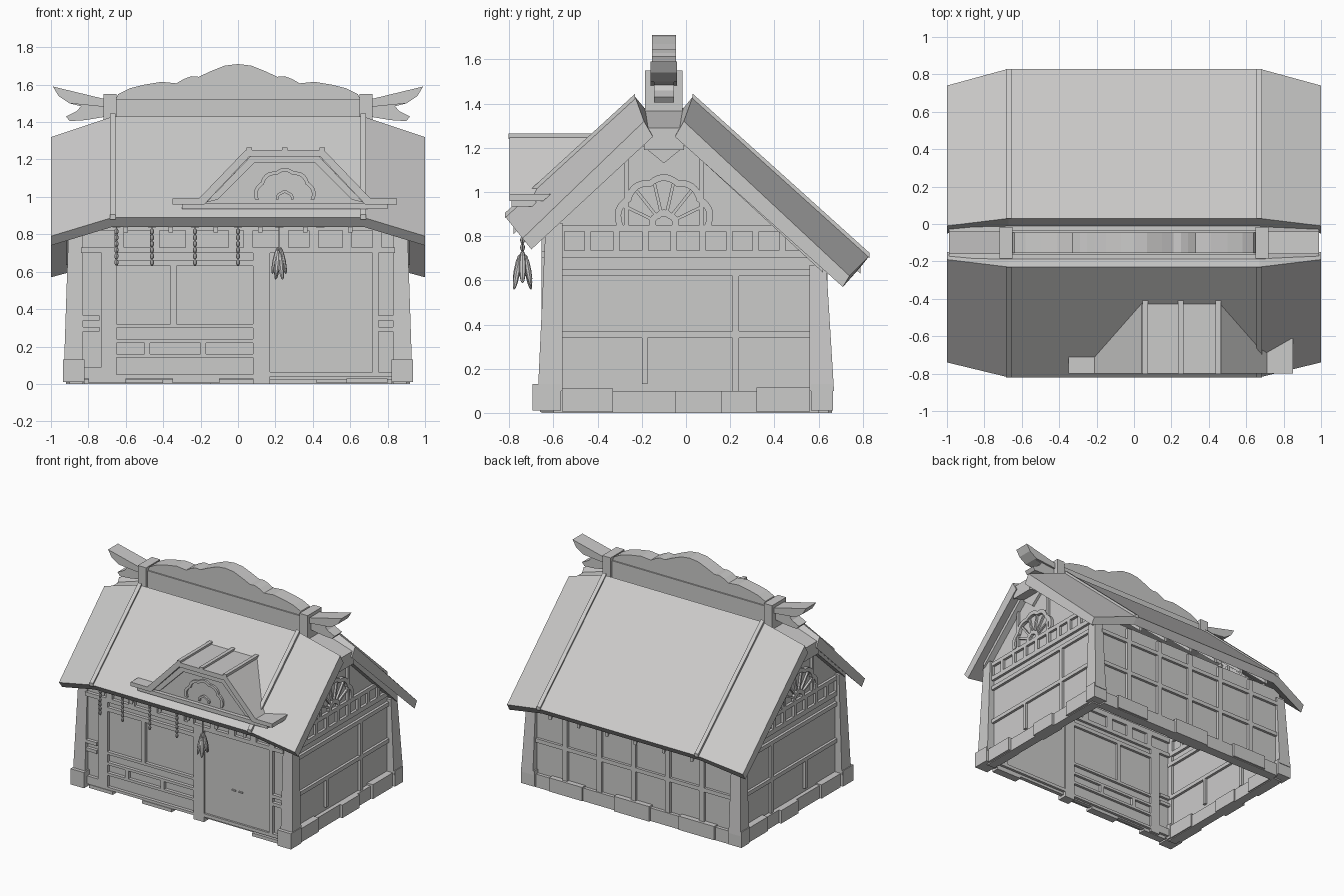
import bpy, bmesh, math
from mathutils import Vector, Matrix

old = bpy.data.objects.get("Cube")
if old:
    bpy.data.objects.remove(old, do_unlink=True)

grey = bpy.data.materials.new("warm_grey")
grey.use_nodes = True
grey.diffuse_color = (0.6, 0.595, 0.59, 1)
grey.node_tree.nodes["Principled BSDF"].inputs["Base Color"].default_value = grey.diffuse_color


def finish(name, bm):
    bmesh.ops.recalc_face_normals(bm, faces=bm.faces)
    mesh = bpy.data.meshes.new(name)
    bm.to_mesh(mesh)
    bm.free()
    mesh.materials.append(grey)
    obj = bpy.data.objects.new(name, mesh)
    bpy.context.collection.objects.link(obj)
    return obj


def add_loft(bm, sections):
    """Skin a row of matching closed sections and cap both ends."""
    rings = [[bm.verts.new(p) for p in s] for s in sections]
    n = len(rings[0])
    for a, b in zip(rings, rings[1:]):
        for i in range(n):
            j = (i + 1) % n
            bm.faces.new((a[i], a[j], b[j], b[i]))
    bm.faces.new(rings[0])
    bm.faces.new(rings[-1])


def place(axis, u, v, d):
    """Profile (u, v) lies in the plane across the axis, at depth d."""
    return (d, u, v) if axis == "x" else (u, d, v)


def add_prism(bm, pts, axis, d0, d1):
    add_loft(bm, [[place(axis, u, v, d) for u, v in pts] for d in (d0, d1)])


def prism(name, pts, axis, d0, d1):
    bm = bmesh.new()
    add_prism(bm, pts, axis, d0, d1)
    return finish(name, bm)


def rect(u0, u1, v0, v1):
    return [(u0, v0), (u1, v0), (u1, v1), (u0, v1)]


def beams(name, axis, d0, d1, rects):
    bm = bmesh.new()
    for r in rects:
        add_prism(bm, rect(*r), axis, d0, d1)
    return finish(name, bm)


def mirrored(half):
    """Complete an open half outline, centre outwards, about u = 0."""
    return [(-u, v) for u, v in reversed(half) if u > 0] + half


def arch_ring(cu, cv, r, width, lobes, steps=40):
    outer, inner = [], []
    for i in range(steps + 1):
        a = math.pi * i / steps
        k = r * (0.93 + 0.07 * abs(math.sin(lobes * a)))
        outer.append((cu + k * math.cos(a), cv + k * math.sin(a)))
        k -= width
        inner.append((cu + k * math.cos(a), cv + k * math.sin(a)))
    return outer + inner[::-1]


def spoke(cu, cv, a, r0, r1, w):
    c, s = math.cos(a), math.sin(a)
    return [(cu + r * c - t * s, cv + r * s + t * c)
            for r, t in ((r0, -w), (r1, -w), (r1, w), (r0, w))]


# Roof slopes with flared ends: top ridge, top eave, bottom eave, bottom ridge
BREAK = 0.67
slopes = {
    "front": ([(-.23, 1.43), (-.82, .89), (-.78, .84), (-.18, 1.37)],
              [(-.19, 1.32), (-.74, .79), (-.70, .74), (-.15, 1.25)]),
    "back": ([(.03, 1.43), (.83, .71), (.79, .66), (-.02, 1.37)],
             [(-.01, 1.32), (.74, .62), (.71, .57), (-.05, 1.25)])}
for side, (mid, end) in slopes.items():
    bm = bmesh.new()
    add_loft(bm, [[(x, y, z) for y, z in pts]
                  for x, pts in ((-1, end), (-BREAK, mid), (BREAK, mid), (1, end))])
    finish(side + "_roof", bm)
    # raised batten along each fold
    rib = [(y, z + .015) for y, z in mid[:2]] + [(y, z - .01) for y, z in mid[1::-1]]
    for tag, s in (("left", 1), ("right", -1)):
        prism(f"{side}_{tag}_roof_batten", rib, "x", s * .655, s * .685)
    # underside rafters
    bm = bmesh.new()
    under = [mid[2], mid[3], (mid[3][0], mid[3][1] - .03), (mid[2][0], mid[2][1] - .03)]
    for i in range(6):
        x = -.6 + i * .24
        add_prism(bm, under, "x", x - .012, x + .012)
    finish(side + "_rafters", bm)

# Ridge filler that follows the flare
bm = bmesh.new()
add_loft(bm, [[(x, y, z + h) for y, z in rect(-.19, -.01, 1.26, 1.36)]
              for x, h in ((-.99, -.07), (-BREAK, .02), (BREAK, .02), (.99, -.07))])
finish("ridge_filler", bm)

# Ridge beam and wavy crest
prism("ridge_beam", rect(-.68, .68, 1.36, 1.52), "y", -.165, -.035)
crest = mirrored([(0, 1.71), (.07, 1.702), (.15, 1.67), (.21, 1.642), (.25, 1.645), (.29, 1.63),
                  (.33, 1.607), (.41, 1.615), (.5, 1.6), (.58, 1.58), (.64, 1.55), (.66, 1.51)])
prism("ridge_crest", crest, "y", -.155, -.045)

# Ridge posts and upturned horns
horn = [(.7, 1.52), (.99, 1.59), (.96, 1.54), (.9, 1.5), (.84, 1.485), (.86, 1.46),
        (.92, 1.43), (.9, 1.405), (.82, 1.41), (.7, 1.43)]
for tag, s in (("left", 1), ("right", -1)):
    prism(tag + "_ridge_post", rect(s * .65, s * .72, 1.36, 1.55), "y", -.185, -.015)
    prism(tag + "_ridge_horn", [(s * x, z) for x, z in horn], "y", -.145, -.055)
    prism(tag + "_horn_top", [(s * x, z) for x, z in horn[:4]] + [(s * .7, 1.48)], "y", -.16, -.04)

# Wall shells
prism("front_wall", rect(-.87, .87, .02, .9), "y", -.63, -.6)
prism("back_wall", rect(-.87, .87, .05, .74), "y", .59, .62)
gable = [(-.62, .05), (.62, .05), (.62, .68), (-.03, 1.28), (-.17, 1.28), (-.62, .87)]

# Tapered corner posts on stone feet
for tag, s in (("left", 1), ("right", -1)):
    for end, t, top in (("front", -1, .86), ("back", 1, .67)):
        bm = bmesh.new()
        add_loft(bm, [[(s * x, t * y, z) for x, y in rect(.83, xo, .56, yo)]
                      for z, xo, yo in ((.1, .93, .67), (top, .905, .635))])
        finish(f"{end}_{tag}_corner_post", bm)
        prism(f"{end}_{tag}_corner_stone", rect(s * .82, s * .935, .01, .13),
              "y", t * .565, t * (.695 if t < 0 else .665))

    # Gable wall, frame and sill stones
    prism(tag + "_gable_wall", gable, "x", s * .845, s * .87)
    rows = [(-.6, .6, z, z + h) for z, h in ((.34, .03), (.62, .03), (.7, .035))]
    rows += [(-.62, .5, .82, .85), (.21, .24, .1, .63)]
    rows += [(y, y + .03, .72, .83) for y in (-.58, -.46, -.33, -.2, -.07, .06, .18, .3, .42)]
    rows += [(y, y + .025, .13, .34) for y in (-.2,)] + [(y, y + .02, .84, 1.18) for y in (-.28, .06)]
    beams(tag + "_gable_frame", "x", s * .825, s * .89, rows)
    prism(tag + "_gable_sill", rect(-.6, .6, 0, .1), "x", s * .83, s * .9)
    beams(tag + "_gable_sill_stones", "x", s * .82, s * .92,
          [(-.56, -.33, .005, .11), (-.05, .16, 0, .1), (.32, .56, .005, .115)])
    prism(tag + "_gable_crown", [(-.21, 1.22), (-.1, 1.13), (.01, 1.22), (-.05, 1.28), (-.15, 1.28)],
          "x", s * .83, s * .89)
    # scalloped arch and fan
    bm = bmesh.new()
    add_prism(bm, arch_ring(-.1, .85, .23, .03, 5), "x", s * .83, s * .895)
    add_prism(bm, arch_ring(-.1, .85, .07, .03, 3), "x", s * .83, s * .89)
    for i in range(1, 7):
        add_prism(bm, spoke(-.1, .85, math.pi * i / 7, .05, .2, .007), "x", s * .83, s * .885)
    finish(tag + "_gable_fan", bm)
    # verge boards under the roof ends
    for side, path in (("front", gable[:3:-1]), ("back", gable[2:4])):
        board = [(y, z + .01) for y, z in path] + [(y, z - .045) for y, z in path[::-1]]
        prism(f"{tag}_{side}_verge_board", board, "x", s * .85, s * .92)

# Front wall frame
rows = [(-.84, .84, .7, .73), (-.84, .84, .82, .86), (-.65, .08, .63, .66)]
rows += [(-.73, -.65, .01, .7), (.08, .17, 0, .72), (.72, .75, .04, .7)]
rows += [(x, x + .05, .72, .83) for x in (-.66, -.47, -.28, -.05, .03, .22, .38, .56, .72)]
rows += [(-.65, .08, z, z + .02) for z in (.03, .14, .22, .3)]
rows += [(x, x + .03, .14, .23) for x in (-.5, -.2)] + [(-.36, -.33, .31, .64)]
rows += [(a, a + .1, z, z + .025) for a in (-.84, .745) for z in (.28, .34)]
rows += [(-.84, -.73, .03, .09), (.17, .84, .04, .065)]
beams("front_frame", "y", -.655, -.58, rows)
prism("front_door", rect(.17, .72, .06, .7), "y", -.64, -.59)
beams("door_pulls", "y", -.648, -.63, [(.4, .43, .3, .31), (.46, .49, .3, .31)])
beams("front_sill_stones", "y", -.66, -.6, [(-.8, -.6, .005, .03), (-.35, -.1, .005, .03), (.58, .8, .005, .03)])

# Back wall frame and sill
rows = [(-.84, .84, z, z + .03) for z in (.34, .6)]
rows += [(x - .02, x + .02, .1, .72) for x in (-.58, -.29, 0, .29, .58)]
beams("back_frame", "y", .57, .64, rows)
prism("back_sill", rect(-.83, .83, 0, .1), "y", .57, .645)
beams("back_sill_stones", "y", .56, .66, [(-.7, -.4, .005, .11), (-.15, .15, 0, .115), (.42, .7, .005, .11)])

# Front dormer, trimmed where it sinks into the roof
CX = .25


def dormer_part(name, pts, y0, y1=-.35):
    obj = prism(name, [(CX + x, z) for x, z in pts], "y", y0, y1)
    bm = bmesh.new()
    bm.from_mesh(obj.data)
    geom = bm.verts[:] + bm.edges[:] + bm.faces[:]
    bmesh.ops.bisect_plane(bm, geom=geom, plane_co=(0, -.23, 1.34),
                           plane_no=(0, -.54, .59), clear_inner=True)
    bm.to_mesh(obj.data)
    bm.free()


shell = mirrored([(.21, 1.25), (.46, .99), (.6, .99)])
lining = mirrored([(.19, 1.215), (.43, .96), (.6, .96)])
dormer_part("dormer_roof", shell + lining[::-1], -.8)
trim = mirrored([(.18, 1.22), (.42, .97)])
dormer_part("dormer_trim", trim + mirrored([(.165, 1.18), (.36, .985)])[::-1], -.785, -.7)
dormer_part("dormer_face", mirrored([(.18, 1.22), (.44, .95)]), -.76)
dormer_part("dormer_base", rect(-.55, .55, .935, .965), -.79, -.68)
for x in (-.19, 0, .2):
    dormer_part("dormer_batten", rect(x - .014, x + .014, 1.24, 1.265), -.803)
prism("dormer_scallop", arch_ring(CX, .985, .17, .02, 5), "y", -.775, -.75)
prism("dormer_small_arch", arch_ring(CX, .985, .05, .015, 3), "y", -.775, -.75)

# Hooks under the front eave
HOOKS = (-.65, -.46, -.23, 0, .22, .44)
beams("eave_hooks", "y", -.76, -.72, [(x - .022, x + .022, .835, .87) for x in HOOKS])


def add_bead(bm, at, size, tilt=0, turn=0):
    m = Matrix.Translation(at) @ Matrix.Rotation(turn, 4, "Z") @ Matrix.Rotation(tilt, 4, "Y")
    bmesh.ops.create_uvsphere(bm, u_segments=8, v_segments=6, radius=1,
                              matrix=m @ Matrix.Diagonal((*size, 1)))


# Hanging strings of beads
for x in HOOKS[:4]:
    bm = bmesh.new()
    add_prism(bm, rect(x - .003, x + .003, .64, .84), "y", -.743, -.737)
    for i in range(6):
        add_bead(bm, (x, -.74, .65 + i * .033), (.011, .011, .018))
    finish("hanging_string", bm)

# Hanging bundle of roots
bm = bmesh.new()
add_prism(bm, rect(.217, .223, .7, .84), "y", -.743, -.737)
for i in range(6):
    a = i * math.tau / 6
    add_bead(bm, (.22 + .022 * math.cos(a), -.74 + .03 * math.sin(a), .66 - .015 * (i % 3)),
             (.013, .016, .075), -.2, a)
finish("hanging_bundle", bm)
